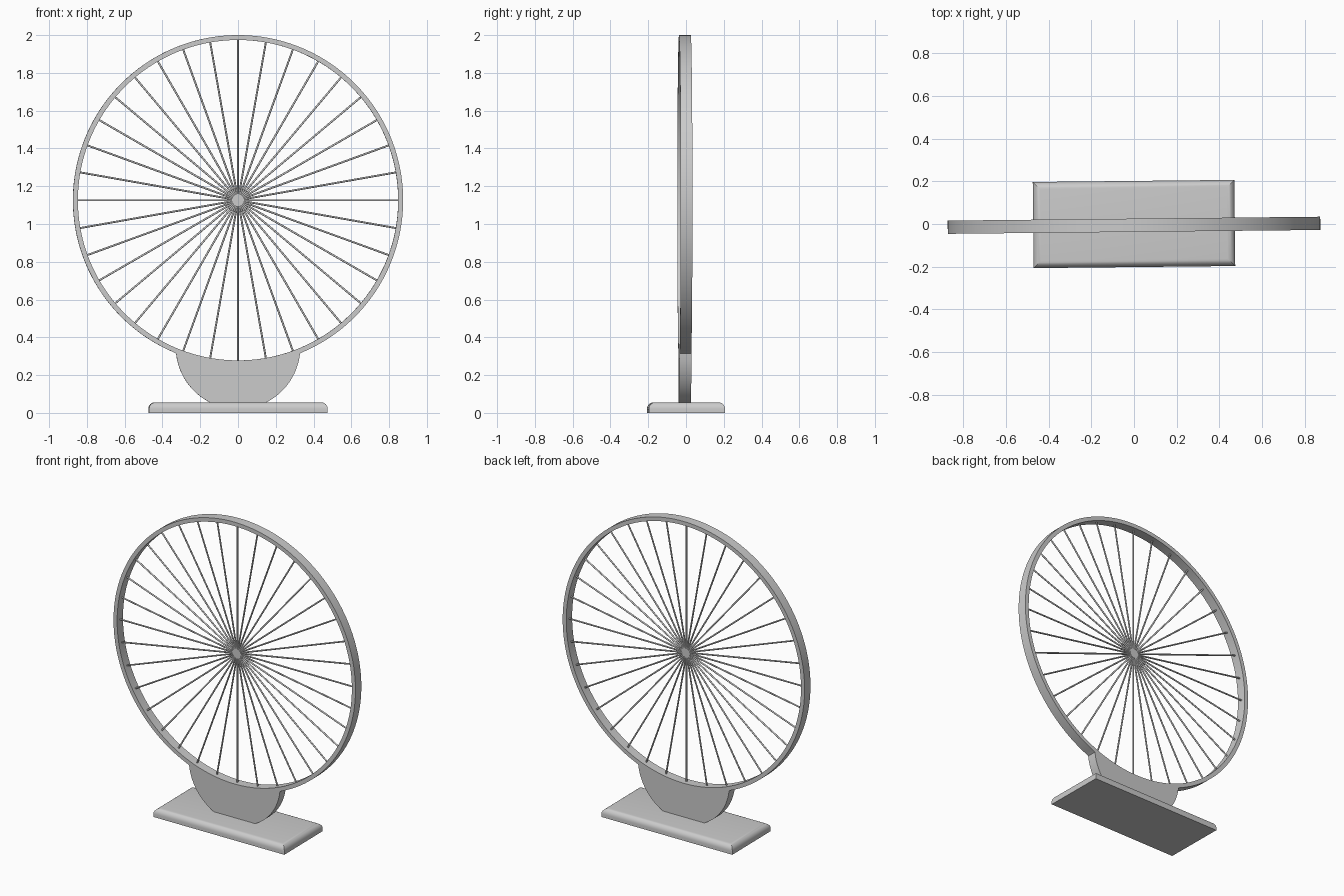
import bpy, bmesh, math
from mathutils import Matrix

if "Cube" in bpy.data.objects:
    bpy.data.objects.remove(bpy.data.objects["Cube"])

CZ, CY = 1.126, -0.006          # wheel centre
R_OUT, R_IN, THICK = 0.874, 0.848, 0.062
FOOT_R, FOOT_D = 0.33, 0.776    # foot disc radius and drop below the wheel centre
TURN = math.radians(0.6)        # whole piece is turned very slightly


def finish(name, bm, angle=30):
    bmesh.ops.recalc_face_normals(bm, faces=bm.faces[:])
    bm.transform(Matrix.Rotation(TURN, 4, 'Z'))
    mesh = bpy.data.meshes.new(name)
    bm.to_mesh(mesh)
    bm.free()
    ob = bpy.data.objects.new(name, mesh)
    bpy.context.collection.objects.link(ob)
    bpy.ops.object.select_all(action='DESELECT')
    ob.select_set(True)
    bpy.context.view_layer.objects.active = ob
    bpy.ops.object.shade_smooth_by_angle(angle=math.radians(angle))
    return ob


def outer_radius(a):
    """Rim outline merged with the rounded foot below it (a = 0 points down)."""
    a = (a + math.pi) % (2 * math.pi) - math.pi
    inside = FOOT_R ** 2 - (FOOT_D * math.sin(a)) ** 2
    if inside <= 0 or math.cos(a) < 0:
        return R_OUT
    reach = FOOT_D * math.cos(a) + math.sqrt(inside)
    return max(R_OUT, min(reach, (CZ - 0.045) / math.cos(a)))


# Rim and foot as one plate
bm = bmesh.new()
N = 360
rings = []
for y in (CY - THICK / 2, CY + THICK / 2):
    for outer in (True, False):
        ring = []
        for i in range(N):
            a = 2 * math.pi * i / N
            r = outer_radius(a) if outer else R_IN
            ring.append(bm.verts.new((r * math.sin(a), y, CZ - r * math.cos(a))))
        rings.append(ring)
front_out, front_in, back_out, back_in = rings
for p, q in ((front_out, front_in), (front_in, back_in),
             (back_in, back_out), (back_out, front_out)):
    for i in range(N):
        j = (i + 1) % N
        bm.faces.new((p[i], p[j], q[j], q[i]))
finish("rim_and_foot", bm)

# Spokes: full-diameter rods crossing at the centre
bm = bmesh.new()
for i in range(18):
    m = Matrix.Translation((0, CY, CZ)) @ Matrix.Rotation(math.pi * i / 18, 4, 'Y')
    bmesh.ops.create_cone(bm, cap_ends=True, segments=12, radius1=0.005,
                          radius2=0.005, depth=2 * R_IN + 0.01, matrix=m)
finish("spokes", bm, 40)

# Hub
bm = bmesh.new()
bmesh.ops.create_cone(bm, cap_ends=True, segments=32, radius1=0.03, radius2=0.03,
                      depth=0.014, matrix=Matrix.Translation((0, CY, CZ))
                      @ Matrix.Rotation(math.pi / 2, 4, 'X'))
finish("hub", bm)

# Base slab with rounded top edges
bm = bmesh.new()
bmesh.ops.create_cube(bm, size=1, matrix=Matrix.Translation((0, 0, 0.028))
                      @ Matrix.Diagonal((0.946, 0.404, 0.056, 1)))
top = [e for e in bm.edges if all(v.co.z > 0.05 for v in e.verts)]
bmesh.ops.bevel(bm, geom=top, offset=0.035, segments=6, profile=0.5, affect='EDGES')
finish("base", bm)
